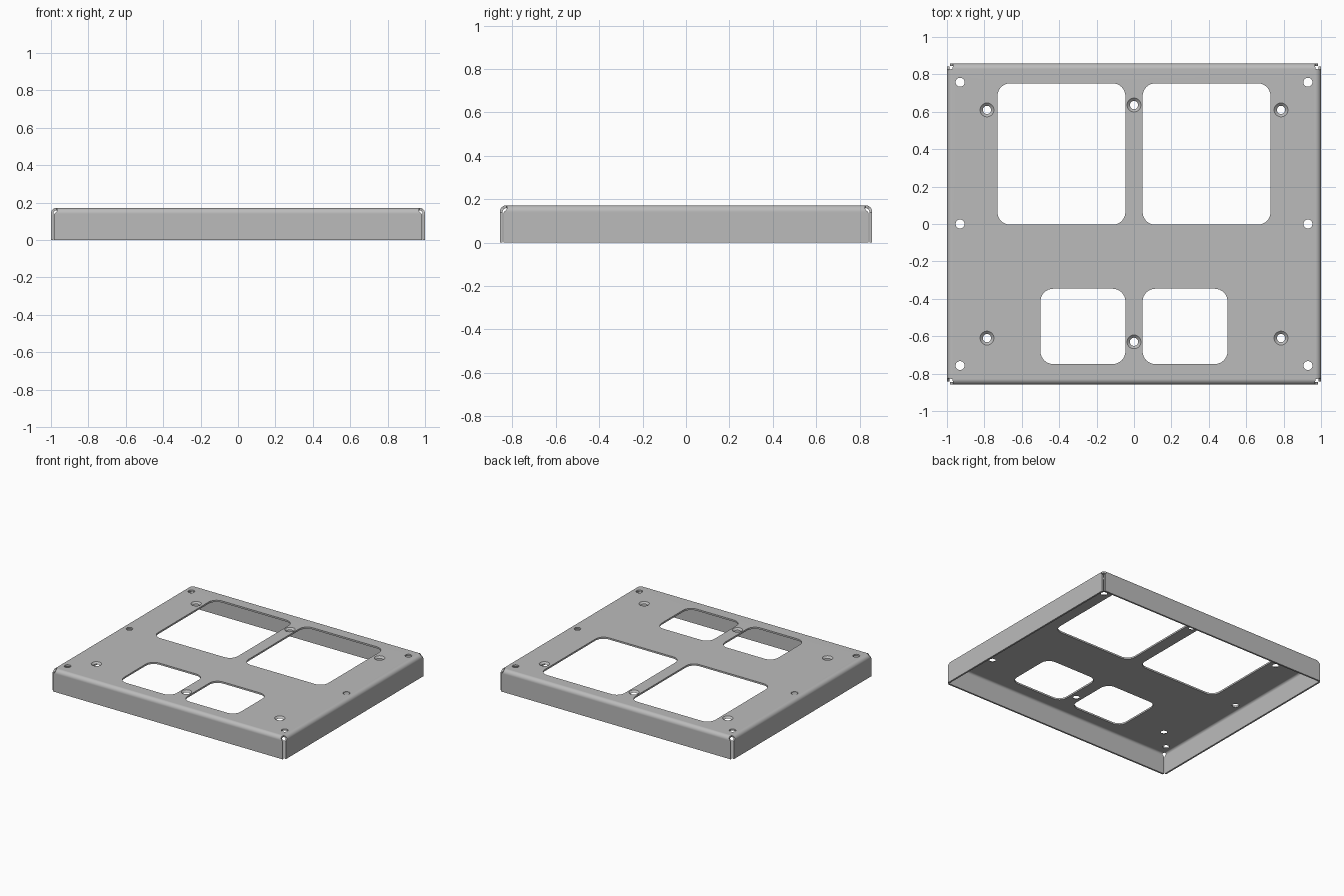
import bpy, bmesh
from math import sin, cos, pi, sqrt
from mathutils import Matrix, Vector

if "Cube" in bpy.data.objects:
    bpy.data.objects.remove(bpy.data.objects["Cube"])

HX, HY, H = 1.0, 0.858, 0.172      # outer half sizes and height
R, T = 0.03, 0.013                 # bend radius, sheet thickness
RELIEF, OVER = 0.027, 0.013        # corner relief radius, flange overhang
MID = R * pi / 4                   # relief centre, halfway round the bend
A, B = HX - R, HY - R              # flat area half sizes
CSK_TOP, CSK_LOW = 0.037, 0.022    # countersink radii

bm = bmesh.new()
outline = []


def loop(points):
    vs = [bm.verts.new((x, y, H)) for x, y in points]
    outline.extend(bm.edges.new((v, vs[(i + 1) % len(vs)])) for i, v in enumerate(vs))


def circle(cx, cy, r, n=32):
    loop([(cx + r * cos(2 * pi * i / n), cy + r * sin(2 * pi * i / n)) for i in range(n)])


def window(x0, x1, y0, y1, r=0.068, n=8):
    pts = []
    for k, (cx, cy) in enumerate([(x1 - r, y1 - r), (x0 + r, y1 - r),
                                  (x0 + r, y0 + r), (x1 - r, y0 + r)]):
        for i in range(n + 1):
            a = pi / 2 * (k + i / n)
            pts.append((cx + r * cos(a), cy + r * sin(a)))
    loop(pts)


# Flat plate with windows, plain holes and countersunk holes
loop([(A, B), (-A, B), (-A, -B), (A, -B)])
csk = [(0, 0.636), (0, -0.63)]
for s in (-1, 1):
    for x, y0, y1 in ((0.73, -0.004, 0.752), (0.50, -0.749, -0.346)):
        window(*sorted((s * 0.046, s * x)), y0, y1)
    for y in (-0.757, 0, 0.758):
        circle(s * 0.93, y, 0.024)
    csk += [(s * 0.786, 0.61), (s * 0.786, -0.61)]
for c in csk:
    circle(*c, CSK_TOP)
bmesh.ops.triangle_fill(bm, use_beauty=True, edges=outline, normal=(0, 0, 1))
for f in bm.faces:
    f.normal_update()
    if f.normal.z < 0:
        f.normal_flip()


# Bent flanges on the four sides, ends scooped by a round corner relief
def flange(dist, half, turn, n=16):
    rot = Matrix.Rotation(turn, 3, 'Z')
    rows = []
    for i in range(n + 1):
        a = pi / 2 * i / n
        off = R * a - MID
        scoop = MID - sqrt(max(0, RELIEF ** 2 - off * off))
        w = half + min(scoop, 0 if off < 0 else OVER)
        rows.append((w, dist + R * sin(a), H - R + R * cos(a)))
    rows.append((half + OVER, dist + R, H - R - 0.004))
    rows.append((half + OVER, dist + R, 0))
    prev = None
    for w, d, z in rows:
        cur = [bm.verts.new(rot @ Vector((sx * w, -d, z))) for sx in (-1, 1)]
        if prev:
            bm.faces.new((cur[0], cur[1], prev[1], prev[0]))
        prev = cur


for k in range(4):
    flange(*((B, A) if k % 2 == 0 else (A, B)), k * pi / 2)
bmesh.ops.remove_doubles(bm, verts=bm.verts, dist=0.0002)

mesh = bpy.data.meshes.new("sheet_metal_cover")
bm.to_mesh(mesh)
bm.free()
cover = bpy.data.objects.new("sheet_metal_cover", mesh)
bpy.context.collection.objects.link(cover)
bpy.context.view_layer.objects.active = cover
cover.select_set(True)

# Sheet thickness, inward
sol = cover.modifiers.new("thickness", 'SOLIDIFY')
sol.thickness, sol.offset, sol.use_even_offset = T, -1, True
bpy.ops.object.modifier_apply(modifier=sol.name)

# Taper the countersunk holes toward the underside
for v in cover.data.vertices:
    for cx, cy in csk:
        d = Vector((v.co.x - cx, v.co.y - cy))
        if d.length < CSK_TOP + 0.004 and v.co.z < H - T / 2:
            d *= CSK_LOW / CSK_TOP
            v.co.x, v.co.y = cx + d.x, cy + d.y

# Darker grey metal
grey = bpy.data.materials.new("dark_grey_metal")
grey.diffuse_color = (0.5, 0.5, 0.5, 1)
grey.use_nodes = True
grey.node_tree.nodes["Principled BSDF"].inputs["Base Color"].default_value = grey.diffuse_color
cover.data.materials.append(grey)

bpy.ops.object.shade_smooth_by_angle(angle=pi / 6)
wn = cover.modifiers.new("flat_face_normals", 'WEIGHTED_NORMAL')
wn.keep_sharp = True
